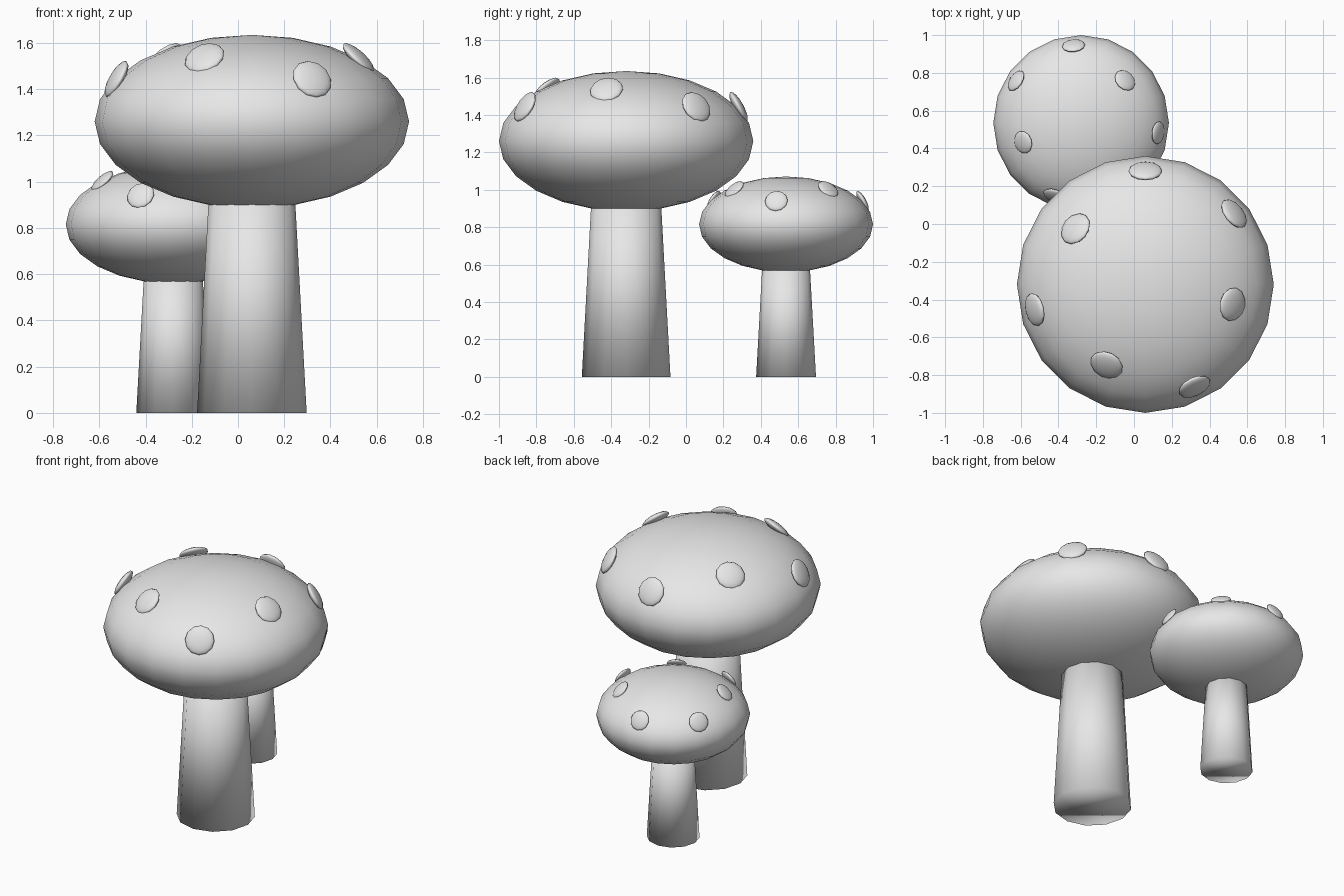
import bpy
from math import sin, cos, pi, radians

if "Cube" in bpy.data.objects:
    bpy.data.objects.remove(bpy.data.objects["Cube"])

grey = bpy.data.materials.new("plain grey")
grey.diffuse_color = (0.8, 0.8, 0.8, 1)
grey.use_nodes = True
grey.node_tree.nodes["Principled BSDF"].inputs["Base Color"].default_value = grey.diffuse_color


def finish(name):
    """Name the new object, colour it and shade it smooth."""
    obj = bpy.context.object
    obj.name = name
    obj.data.materials.append(grey)
    bpy.ops.object.shade_smooth()
    return obj


def mushroom(label, x, y, cap_z, cap_r, cap_h, base_r, top_r, start):
    # tapered stem running up into the cap
    height = cap_z - cap_h * 0.8
    bpy.ops.mesh.primitive_cone_add(vertices=12, radius1=base_r, radius2=top_r,
                                    depth=height, location=(x, y, height / 2))
    finish(label + "_stem")

    # squashed round cap
    bpy.ops.mesh.primitive_uv_sphere_add(segments=20, ring_count=12, radius=1,
                                         location=(x, y, cap_z))
    finish(label + "_cap").scale = (cap_r, cap_r, cap_h)

    # seven lens-shaped spots in a ring, alternately low and high
    spot_r = cap_r * 0.132
    for i in range(7):
        around = start + i * 2 * pi / 7
        tilt = radians(43.5 if i % 2 else 61)
        out = 1.01 * cap_r * sin(tilt)
        loc = (x + out * cos(around), y + out * sin(around),
               cap_z + 1.01 * cap_h * cos(tilt))
        bpy.ops.mesh.primitive_uv_sphere_add(segments=12, ring_count=8, radius=1,
                                             location=loc, rotation=(0, tilt, around))
        finish(f"{label}_spot_{i + 1}").scale = (spot_r, spot_r, spot_r * 0.3)


mushroom("large", 0.06, -0.32, 1.26, 0.68, 0.375, 0.237, 0.185, radians(90))
mushroom("small", -0.28, 0.535, 0.815, 0.465, 0.256, 0.16, 0.126, radians(147))
